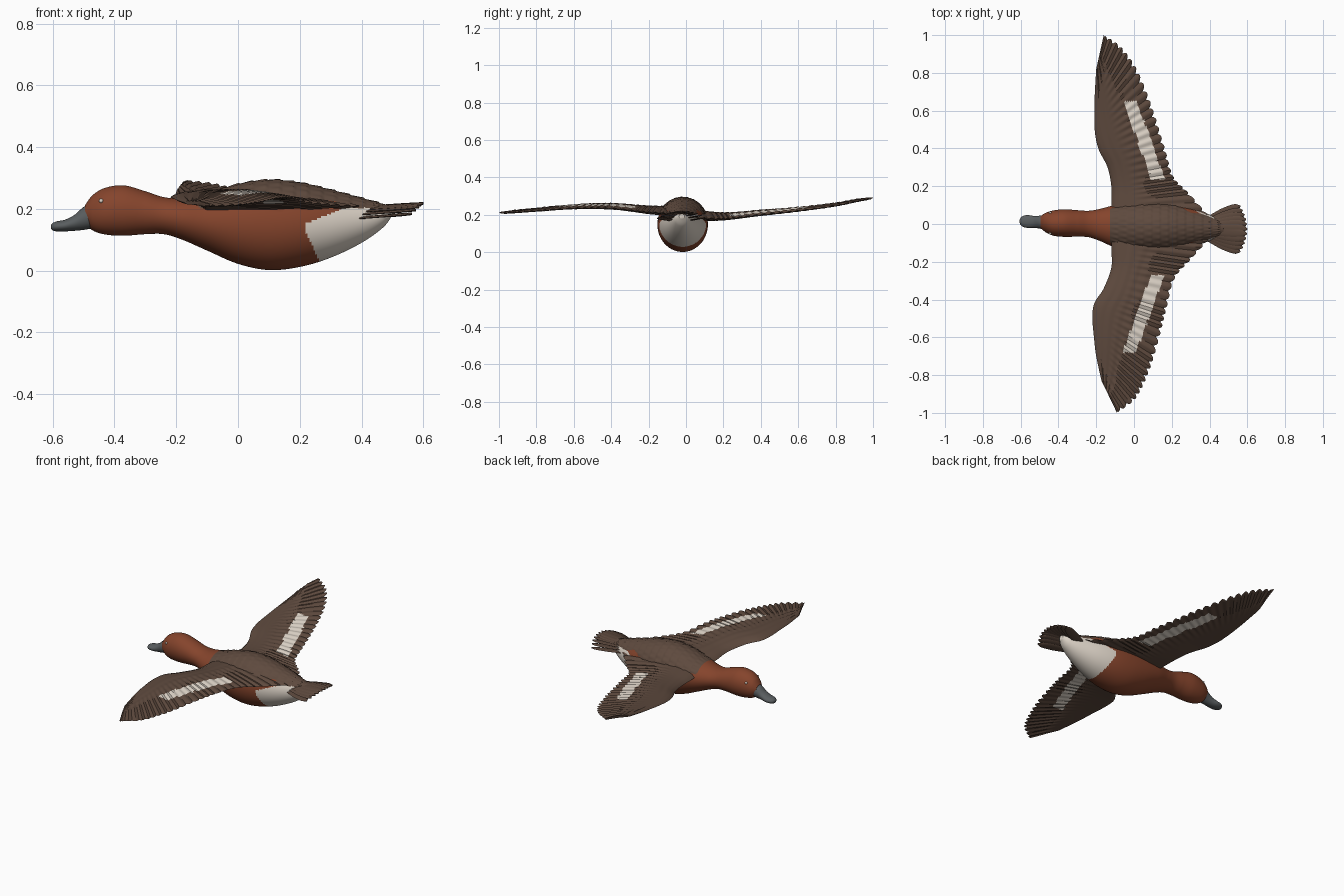
import bpy, bmesh, math
from mathutils import Vector

cube = bpy.data.objects.get("Cube")
if cube:
    bpy.data.objects.remove(cube)


def material(name, rgb):
    m = bpy.data.materials.new(name)
    m.use_nodes = True
    m.diffuse_color = (*rgb, 1)
    m.node_tree.nodes["Principled BSDF"].inputs["Base Color"].default_value = (*rgb, 1)
    return m


chestnut = material("chestnut", (.235, .058, .025))
brown = material("feather brown", (.112, .068, .048))
white = material("off white", (.72, .65, .57))
grey = material("bill grey", (.1, .11, .115))


def curve(rows, t):
    """Smooth interpolation through evenly spaced rows, t from 0 to 1."""
    last = len(rows) - 1
    f = min(max(t, 0), 1) * last
    i = min(int(f), last - 1)
    u = f - i
    p = [rows[min(max(i + k, 0), last)] for k in (-1, 0, 1, 2)]
    return [b + u * ((c - a) / 2 + u * (a - 2.5 * b + 2 * c - d / 2 + u * (1.5 * (b - c) + (d - a) / 2)))
            for a, b, c, d in zip(*p)]


def loft(name, rings, mats, rule=None, angle=40):
    """Skin closed rings of points and colour the faces by a rule."""
    bm = bmesh.new()
    rings = [[bm.verts.new(p) for p in ring] for ring in rings]
    n = len(rings[0])
    for a, b in zip(rings, rings[1:]):
        for i in range(n):
            j = (i + 1) % n
            bm.faces.new((a[i], a[j], b[j], b[i]))
    bm.faces.new(rings[0])
    bm.faces.new(rings[-1])
    bmesh.ops.recalc_face_normals(bm, faces=bm.faces)
    if rule:
        for f in bm.faces:
            f.material_index = rule(f.calc_center_median())
    mesh = bpy.data.meshes.new(name)
    bm.to_mesh(mesh)
    bm.free()
    for m in mats:
        mesh.materials.append(m)
    mesh.shade_smooth()
    mesh.set_sharp_from_angle(angle=math.radians(angle))
    obj = bpy.data.objects.new(name, mesh)
    bpy.context.collection.objects.link(obj)


def is_back(x, z):
    return x > -.13 and z > .203 + .022 * math.exp(-((x - .3) / .045) ** 2)


def body_rings(rows, count, sides, scales=False):
    """Oval rings; each row is x, top, bottom, half width, centre y."""
    rings = []
    for i in range(count + 1):
        x, top, bottom, half, yc = curve(rows, i / count)
        ring = []
        for k in range(sides):
            a = math.tau * k / sides
            z = (top + bottom) / 2 + (top - bottom) / 2 * math.sin(a)
            grow = 1
            if scales and is_back(x, z):
                # overlapping back feathers in staggered rows
                row = (x + .13) / .045
                stagger = .5 * (int(row) % 2)
                across = abs(math.sin(math.pi * (a * 4 + stagger)))
                grow += .035 * (row % 1) * across
            ring.append((x, yc + half * grow * math.cos(a), z + (grow - 1) * .12))
        rings.append(ring)
    return rings


# Head, neck and body
body_rows = [
    (-.495, .212, .155, .03, .01), (-.47, .245, .13, .05, .008),
    (-.43, .268, .117, .066, .005), (-.37, .276, .113, .073, .005),
    (-.3, .257, .118, .07, .003), (-.24, .238, .118, .07, 0),
    (-.18, .235, .1, .085, -.005), (-.1, .25, .065, .112, -.012),
    (0, .28, .022, .13, -.017), (.1, .294, .002, .135, -.018),
    (.2, .285, .012, .128, -.018), (.3, .262, .042, .105, -.018),
    (.4, .235, .09, .07, -.02), (.47, .215, .14, .04, -.022),
    (.5, .205, .18, .015, -.022)]


def body_colour(c):
    if is_back(c.x, c.z):
        return 1
    if c.x > .22 + .5 * max(0, .12 - c.z) and c.z < .165 + .4 * (c.x - .25):
        return 2
    return 0


loft("body", body_rings(body_rows, 220, 112, True), [chestnut, brown, white], body_colour)

# Bill
bill_rows = [
    (-.462, .226, .138, .042, .009), (-.5, .206, .132, .034, .01),
    (-.53, .18, .129, .032, .011), (-.56, .165, .127, .034, .013),
    (-.585, .16, .127, .03, .014), (-.6, .154, .13, .019, .014),
    (-.606, .147, .137, .006, .014)]
loft("bill", body_rings(bill_rows, 30, 24), [grey])

# Eyes
for side, word in ((1, "left"), (-1, "right")):
    bpy.ops.mesh.primitive_uv_sphere_add(segments=16, ring_count=10, radius=.007,
                                         location=(-.443, .005 + side * .054, .226))
    eye = bpy.context.object
    eye.name = word + "_eye"
    eye.data.materials.append(white)
    eye.data.shade_smooth()


# Wings: each section is leading x, y and trailing x, y
def wing(name, sections, heights, patch, feathers=26, steps=6, chord=30):
    def point(t, v, under):
        lx, ly, tx, ty = curve(sections, t)
        f = (t * feathers) % 1 if t < 1 else .5
        notch = (.03 + .04 * t) * (2 * f - 1) ** 2
        reach = v * (1 - notch * v ** 6)
        x, y = lx + (tx - lx) * reach, ly + (ty - ly) * reach
        z = curve(heights, abs(y))[0]
        taper = 1 - .8 * t
        z += .028 * taper * math.sin(math.pi * v ** .7)
        z += (.5 - abs(2 * f - 1)) * .006 * min(1, max(0, v - .3) * 4)
        if 0 < v < 1:
            bulge = math.sqrt(v) * (1 - v)
            if under:
                z -= .003 + (.015 + .095 * (1 - t) ** 2) * bulge
            else:
                z += .002 + .025 * taper * bulge
                if v < .6:
                    # rows of small covering feathers
                    z += .004 * ((v * 7) % 1 - .5) * min(1, v * 8)
        return (x, y, z)

    count = feathers * steps
    rings = []
    for i in range(count + 1):
        t = i / count
        ring = [point(t, j / chord, False) for j in range(chord + 1)]
        ring += [point(t, j / chord, True) for j in range(chord - 1, 0, -1)]
        rings.append(ring)
    start, end = Vector(patch[0]), Vector(patch[1])
    along = end - start

    def colour(c):
        s = (c.y - start.y) / along.y
        middle = start.x + along.x * s
        return int(0 < s < 1 and abs(c.x - middle) < .036)

    loft(name, rings, [brown, white], colour, 35)


wing("left_wing",
     [(-.12, .04, .4, .04), (-.12, .12, .29, .165), (-.12, .2, .21, .25),
      (-.14, .3, .17, .38), (-.185, .39, .125, .53), (-.205, .47, .075, .68),
      (-.21, .56, .01, .83), (-.208, .68, -.07, .94), (-.2, .82, -.16, 1)],
     [(.187,), (.18,), (.2,), (.222,), (.25,), (.288,)],
     [(.128, .235), (-.02, .65)])
wing("right_wing",
     [(-.12, -.04, .4, -.08), (-.12, -.13, .3, -.19), (-.12, -.23, .215, -.29),
      (-.16, -.34, .175, -.44), (-.21, -.42, .145, -.56), (-.22, -.5, .105, -.71),
      (-.212, -.6, .06, -.83), (-.2, -.7, .005, -.93), (-.172, -.83, -.09, -1)],
     [(.205,), (.215,), (.235,), (.235,), (.222,), (.21,)],
     [(.125, -.27), (-.025, -.68)])


# Tail fan of overlapping flat feathers
def tail_feather(name, k):
    a = math.radians(24 * k)
    length = .27 - .015 * k * k
    rings = []
    for i in range(15):
        s = i / 14
        half = .002 + .026 * min(1, .4 + s) * math.sqrt(max(0, 1 - s ** 8))
        cx = .33 + length * s * math.cos(a)
        cy = -.026 + .018 * k + length * s * math.sin(a)
        cz = .2 + .018 * s - .034 * k * k
        ring = []
        for j in range(10):
            b = math.tau * j / 10
            w = half * math.cos(b)
            ring.append((cx - w * math.sin(a), cy + w * math.cos(a),
                         cz + .004 * math.sin(b) + .12 * w))
        rings.append(ring)
    loft(name, rings, [brown])


for i in range(11):
    tail_feather("tail_feather_%d" % (i + 1), (i - 5) / 5)
